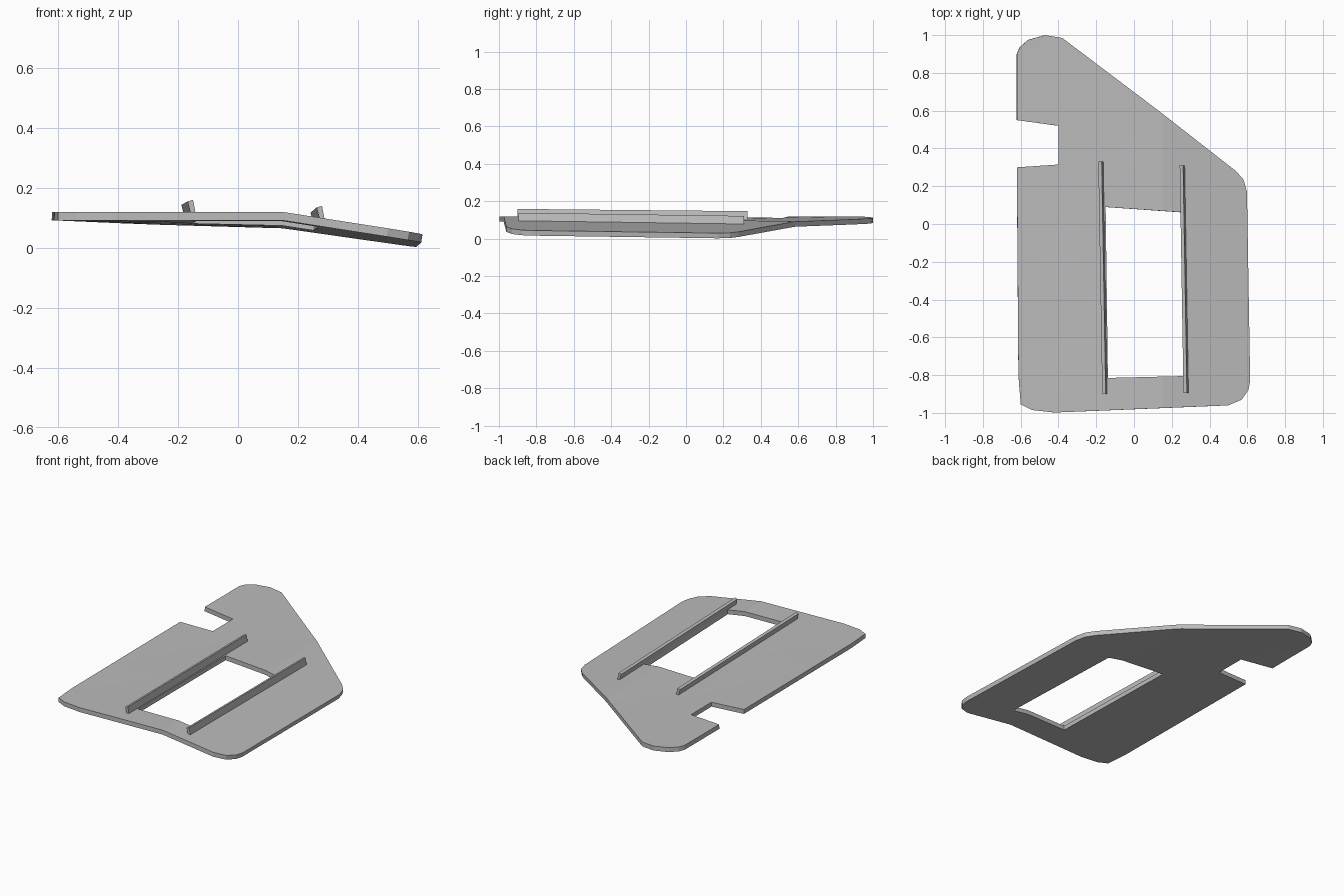
import bpy, bmesh

cube = bpy.data.objects.get("Cube")
if cube:
    bpy.data.objects.remove(cube)

mat = bpy.data.materials.new("plain_grey")
mat.use_nodes = True
GREY = (0.5, 0.5, 0.5, 1)
mat.diffuse_color = GREY
mat.node_tree.nodes["Principled BSDF"].inputs["Base Color"].default_value = GREY

BEND = 0.15


def surface(x, y):
    """Height of the top skin: gently twisted, then folded down past the bend."""
    flat = min(x, BEND)
    return 0.119 - 0.022 * (1 + y) * (flat + 0.62) - 0.155 * max(0, x - BEND)


def finish(bm, name):
    mesh = bpy.data.meshes.new(name)
    bm.to_mesh(mesh)
    bm.free()
    mesh.materials.append(mat)
    ob = bpy.data.objects.new(name, mesh)
    bpy.context.collection.objects.link(ob)
    return ob


# Bent plate with a notch in the side and a window
outline = [(-.62, .9), (-.605, .935), (-.56, .975), (-.47, 1), (-.38, .985),
           (.13, .6), (.54, .28), (.58, .235), (.598, .17), (.615, -.83),
           (.605, -.88), (.57, -.93), (.5, -.96), (-.42, -.998), (-.54, -.985),
           (-.6, -.955), (-.612, -.8), (-.62, .3), (-.4, .315), (-.4, .52), (-.62, .55)]
window = [(-.15, .09), (.255, .062), (.272, -.805), (-.138, -.815)]

bm = bmesh.new()
for loop in (outline, window):
    verts = [bm.verts.new((x, y, 0)) for x, y in loop]
    for i, v in enumerate(verts):
        bm.edges.new((v, verts[i - 1]))
bmesh.ops.triangle_fill(bm, use_beauty=True, use_dissolve=False, edges=bm.edges[:])
bmesh.ops.dissolve_limit(bm, angle_limit=0.01, verts=bm.verts[:], edges=bm.edges[:])
for co, normal in [((BEND, 0, 0), (1, 0, 0)), ((-.25, 0, 0), (1, 0, 0)),
                   ((0, -.4, 0), (0, 1, 0)), ((0, .3, 0), (0, 1, 0))]:
    bmesh.ops.bisect_plane(bm, geom=bm.verts[:] + bm.edges[:] + bm.faces[:],
                           plane_co=co, plane_no=normal)
bmesh.ops.triangulate(bm, faces=bm.faces[:])
for f in bm.faces:
    f.normal_update()
    if f.normal.z < 0:
        f.normal_flip()
for v in bm.verts:
    v.co.z = surface(v.co.x, v.co.y)
plate = finish(bm, "bent_plate")
solid = plate.modifiers.new("thickness", 'SOLIDIFY')
solid.thickness = 0.028
solid.offset = -1


# Leaning guide rails along both sides of the window
def rail(name, front, back):
    bm = bmesh.new()
    rings = []
    for x, y in (front, back):
        base = surface(x, y)
        section = [(0, -.02), (.016, -.02), (.004, .041), (-.014, .036)]
        rings.append([bm.verts.new((x + dx, y, base + dz)) for dx, dz in section])
    a, b = rings
    bm.faces.new(a)
    bm.faces.new(b[::-1])
    for i in range(4):
        bm.faces.new((a[i - 1], b[i - 1], b[i], a[i]))
    bmesh.ops.recalc_face_normals(bm, faces=bm.faces[:])
    return finish(bm, name)


rail("right_rail", (-.154, -.9), (-.175, .33))
rail("left_rail", (.276, -.895), (.256, .31))
